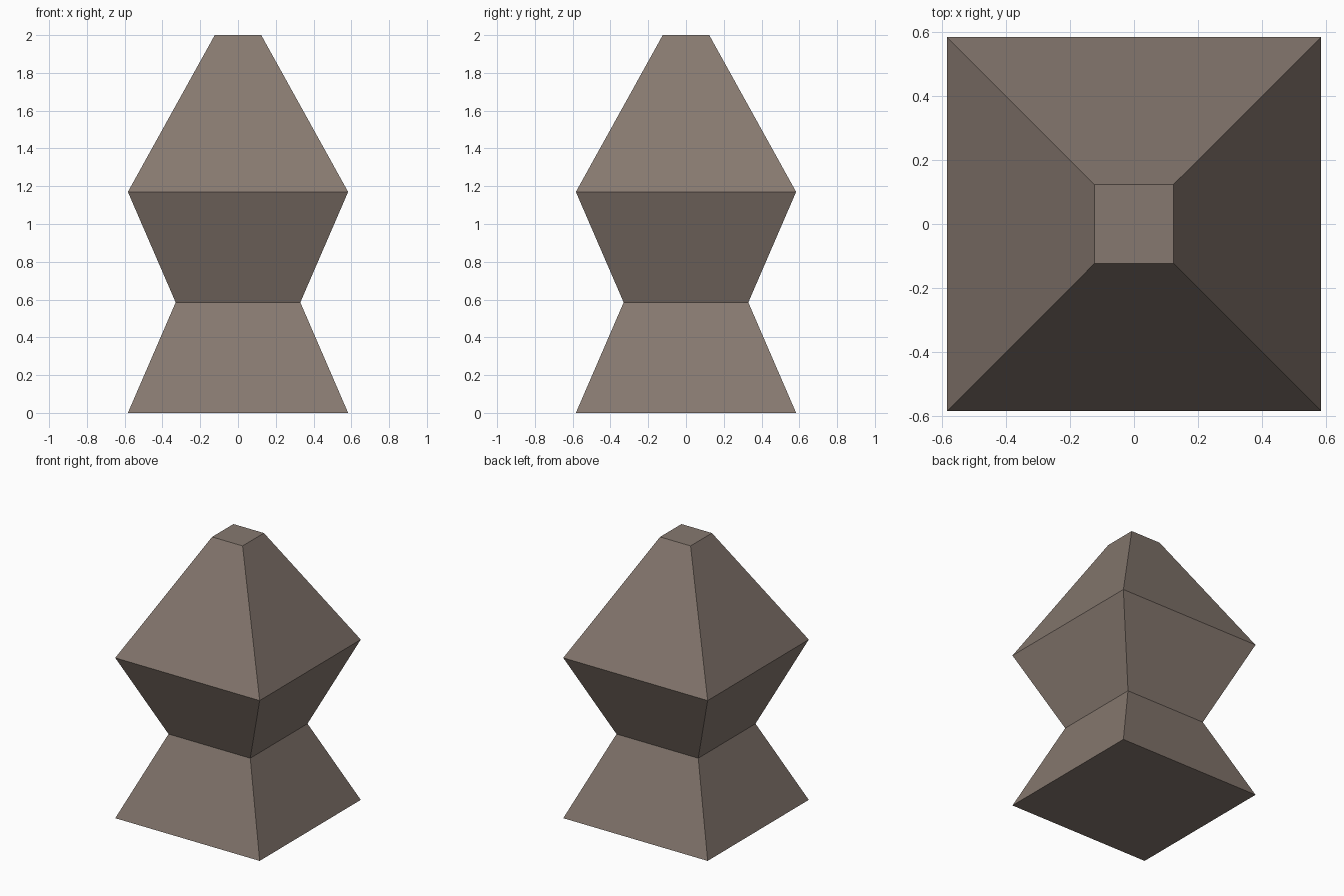
import bpy, bmesh

if "Cube" in bpy.data.objects:
    bpy.data.objects.remove(bpy.data.objects["Cube"])

# Single flat stone colour
stone = bpy.data.materials.new("warm grey stone")
stone.diffuse_color = (0.24, 0.19, 0.16, 1.0)
stone.use_nodes = True
stone.node_tree.nodes["Principled BSDF"].inputs["Base Color"].default_value = stone.diffuse_color

# Square profile, bottom to top: (half width, height)
profile = [(0.583, 0.0), (0.33, 0.585), (0.583, 1.17), (0.123, 2.0)]

# Stack of square rings joined into one closed pillar
bm = bmesh.new()
rings = [[bm.verts.new((sx * w, sy * w, z))
          for sx, sy in ((-1, -1), (1, -1), (1, 1), (-1, 1))]
         for w, z in profile]
for low, high in zip(rings, rings[1:]):
    for i in range(4):
        j = (i + 1) % 4
        bm.faces.new((low[i], low[j], high[j], high[i]))

# Foot and tip caps
bm.faces.new(rings[0][::-1])
bm.faces.new(rings[-1])
bmesh.ops.recalc_face_normals(bm, faces=bm.faces)

mesh = bpy.data.meshes.new("stone_pillar")
bm.to_mesh(mesh)
bm.free()
mesh.materials.append(stone)
bpy.context.collection.objects.link(bpy.data.objects.new("stone_pillar", mesh))
